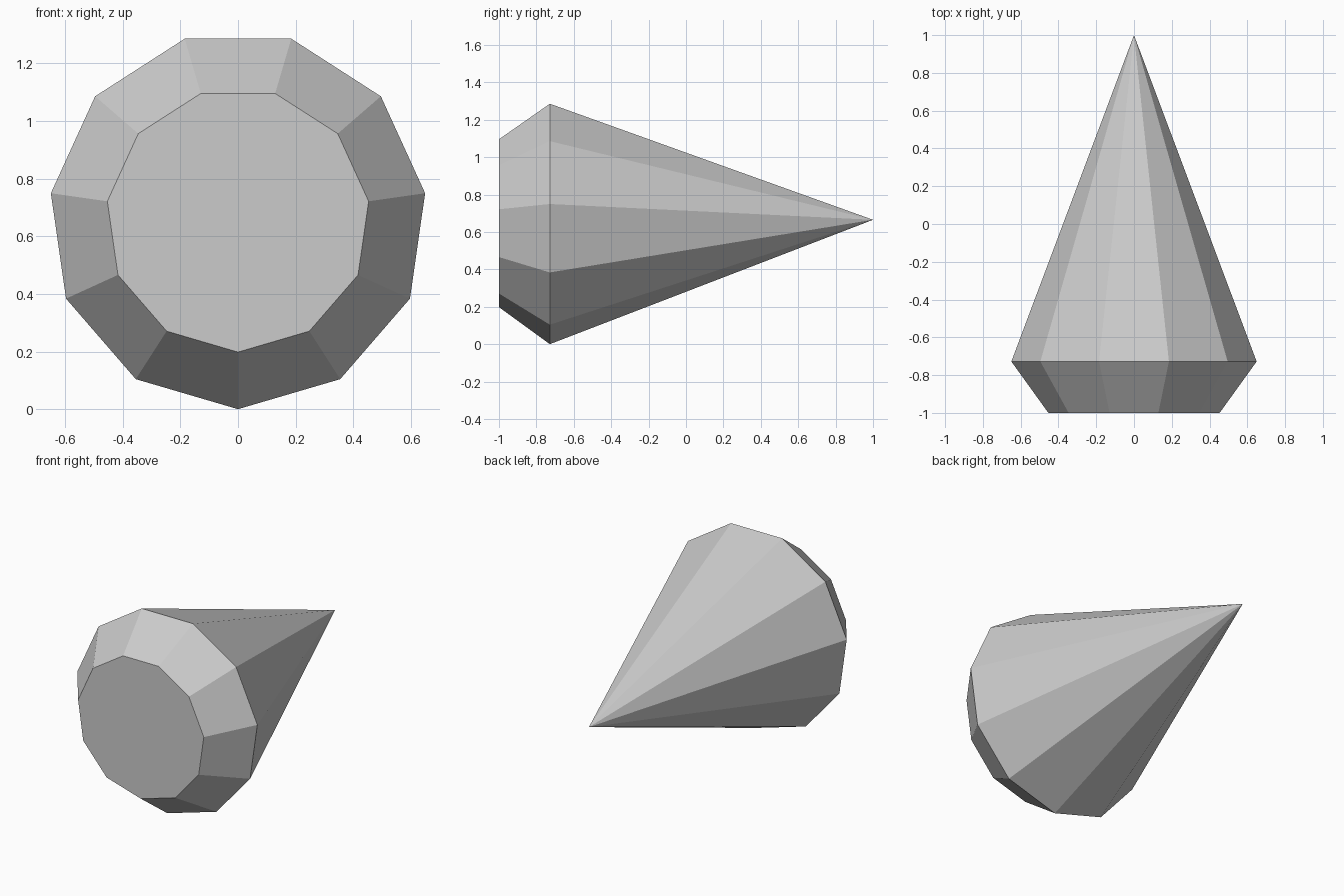
import bpy, bmesh
from math import sin, cos, tau

if "Cube" in bpy.data.objects:
    bpy.data.objects.remove(bpy.data.objects["Cube"])

SIDES = 11
CENTRE_Z = 0.656

# Single plain grey
grey = bpy.data.materials.new("light grey")
grey.use_nodes = True
colour = (0.6, 0.6, 0.6, 1)
grey.diffuse_color = colour
grey.node_tree.nodes["Principled BSDF"].inputs["Base Color"].default_value = colour


def ring(bm, radius, y):
    """Polygon around the y axis with one corner pointing down."""
    return [bm.verts.new((radius * sin(tau * i / SIDES), y,
                          CENTRE_Z - radius * cos(tau * i / SIDES)))
            for i in range(SIDES)]


bm = bmesh.new()
table = ring(bm, 0.458, -1)
girdle = ring(bm, 0.656, -0.728)
tip = bm.verts.new((0, 1, 0.665))

# Flat table, bevelled crown and long pointed pavilion
bm.faces.new(table)
for i in range(SIDES):
    j = (i + 1) % SIDES
    bm.faces.new((table[i], table[j], girdle[j], girdle[i]))
    bm.faces.new((girdle[i], girdle[j], tip))
bmesh.ops.recalc_face_normals(bm, faces=bm.faces)

mesh = bpy.data.meshes.new("faceted_gem")
bm.to_mesh(mesh)
bm.free()
mesh.materials.append(grey)
gem = bpy.data.objects.new("faceted_gem", mesh)
bpy.context.collection.objects.link(gem)
